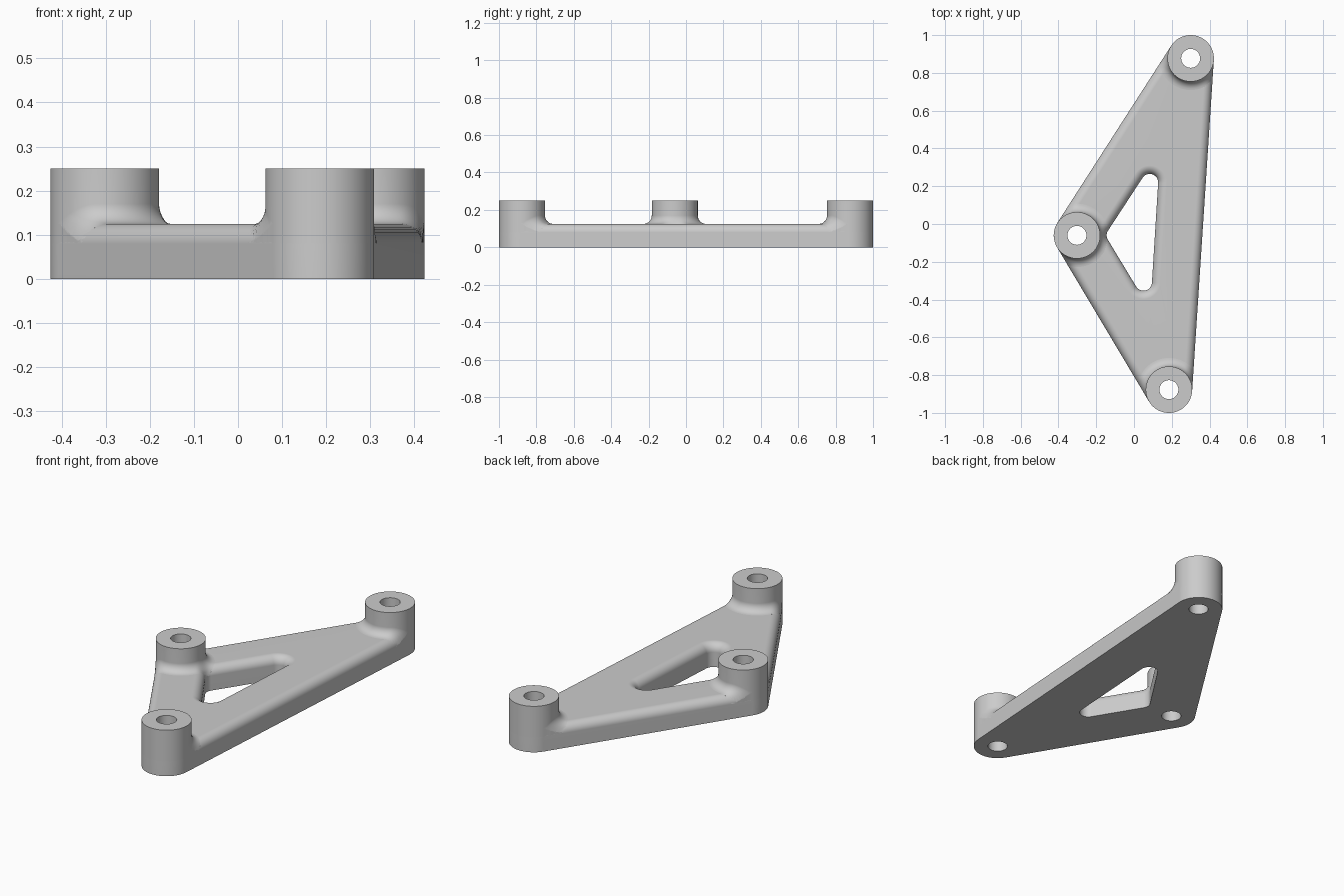
import bpy, bmesh, math
from mathutils import Vector

if "Cube" in bpy.data.objects:
    bpy.data.objects.remove(bpy.data.objects["Cube"], do_unlink=True)

BOSSES = [Vector(p) for p in ((0.3, 0.877), (-0.302, -0.06), (0.185, -0.877))]
WINDOW = [Vector(p) for p in ((0.083, 0.22), (-0.1, -0.06), (0.05, -0.308))]
BOSS_R, BORE_R, WINDOW_R = 0.123, 0.05, 0.045
PLATE_H, BOSS_H, ROUND = 0.125, 0.25, 0.045
ARC, SIDES, STEPS = 20, 96, 8

grey = bpy.data.materials.new("plain grey")
grey.use_nodes = True
grey.diffuse_color = (0.6, 0.6, 0.6, 1)
grey.node_tree.nodes["Principled BSDF"].inputs["Base Color"].default_value = (0.6, 0.6, 0.6, 1)


def rounded_triangle(corners, radius):
    """Outline of a triangle grown by a radius, counter-clockwise."""
    points = []
    for i, c in enumerate(corners):
        a, b = c - corners[i - 1], corners[(i + 1) % 3] - c
        start = math.atan2(-a.x, a.y)
        turn = (math.atan2(-b.x, b.y) - start) % math.tau
        for k in range(ARC + 1):
            t = start + turn * k / ARC
            points.append(c + radius * Vector((math.cos(t), math.sin(t))))
    return points


def circle(centre, radius):
    return [centre + radius * Vector((math.cos(math.tau * k / SIDES), math.sin(math.tau * k / SIDES)))
            for k in range(SIDES)]


def triangle_distance(p, corners):
    """Signed distance to a triangle, negative inside."""
    best, inside = 9.0, True
    for i, c in enumerate(corners):
        e = corners[(i + 1) % 3] - c
        t = max(0, min(1, (p - c).dot(e) / e.length_squared))
        best = min(best, (p - c - e * t).length)
        inside = inside and e.cross(p - c) > 0
    return -best if inside else best


def edge_depth(p):
    """How far a point lies inside the plate from its nearest rim."""
    return min(BOSS_R - triangle_distance(p, BOSSES), triangle_distance(p, WINDOW) - WINDOW_R)


def plate_height(p):
    d = max(0, min(ROUND, edge_depth(p)))
    return PLATE_H - ROUND + math.sqrt(ROUND ** 2 - (ROUND - d) ** 2)


def ring(bm, points, z):
    return [bm.verts.new((p.x, p.y, z)) for p in points]


def bridge(bm, rings):
    for a, b in zip(rings, rings[1:]):
        for i in range(len(a)):
            bm.faces.new((a[i - 1], a[i], b[i], b[i - 1]))


def cap(bm, loops):
    edges = []
    for loop in loops:
        for i in range(len(loop)):
            edge = bm.edges.get((loop[i - 1], loop[i]))
            edges.append(edge or bm.edges.new((loop[i - 1], loop[i])))
    bmesh.ops.triangle_fill(bm, edges=edges, use_beauty=True, use_dissolve=False, normal=(0, 0, 1))


def finish(bm, name):
    bmesh.ops.remove_doubles(bm, verts=bm.verts, dist=0.00005)
    bmesh.ops.recalc_face_normals(bm, faces=bm.faces)
    mesh = bpy.data.meshes.new(name)
    bm.to_mesh(mesh)
    bm.free()
    mesh.materials.append(grey)
    obj = bpy.data.objects.new(name, mesh)
    bpy.context.collection.objects.link(obj)
    bpy.ops.object.select_all(action='DESELECT')
    obj.select_set(True)
    bpy.context.view_layer.objects.active = obj
    bpy.ops.object.shade_smooth_by_angle(angle=math.radians(35))
    weighted = obj.modifiers.new("even shading", 'WEIGHTED_NORMAL')
    weighted.keep_sharp = True


# Plate: outer rim and window rim, both rounded over at the top
bm = bmesh.new()
outer, inner = [ring(bm, rounded_triangle(BOSSES, BOSS_R), 0)], [ring(bm, rounded_triangle(WINDOW, WINDOW_R), 0)]
for k in range(STEPS + 1):
    t = math.pi / 2 * k / STEPS
    inset, z = ROUND * (1 - math.cos(t)), PLATE_H - ROUND + ROUND * math.sin(t)
    outer.append(ring(bm, rounded_triangle(BOSSES, BOSS_R - inset), z))
    inner.append(ring(bm, rounded_triangle(WINDOW, WINDOW_R + inset), z))
bridge(bm, outer)
bridge(bm, inner)
cap(bm, [outer[0], inner[0]] + [ring(bm, circle(c, BORE_R), 0) for c in BOSSES])
cap(bm, [outer[-1], inner[-1]] + [ring(bm, circle(c, BORE_R + 0.01), PLATE_H) for c in BOSSES])
finish(bm, "plate")

# Bosses: bore, flat top, wall and a fillet that follows the plate below
for name, centre in zip(("back_boss", "right_boss", "front_boss"), BOSSES):
    bm = bmesh.new()
    wall = circle(centre, BOSS_R)
    rings = [ring(bm, circle(centre, BORE_R), 0), ring(bm, circle(centre, BORE_R), BOSS_H),
             ring(bm, wall, BOSS_H)]
    for k in range(STEPS + 1):
        t = math.pi / 2 * k / STEPS
        row = []
        for p in wall:
            out = (p - centre).normalized()
            r = BOSS_R + ROUND * (1 - math.cos(t))
            # Keep the fillet within the plate rim
            while r > BOSS_R and edge_depth(centre + out * r) < 0:
                r = max(BOSS_R, r - 0.0005)
            q = centre + out * r
            rise = ROUND - math.sqrt(max(0, ROUND ** 2 - (BOSS_R + ROUND - r) ** 2))
            row.append(bm.verts.new((q.x, q.y, plate_height(q) + rise)))
        rings.append(row)
    # Short skirt closing the fillet down to the plate's side wall
    rings.append([bm.verts.new((v.co.x, v.co.y, PLATE_H - ROUND)) for v in rings[-1]])
    bridge(bm, rings)
    finish(bm, name)
